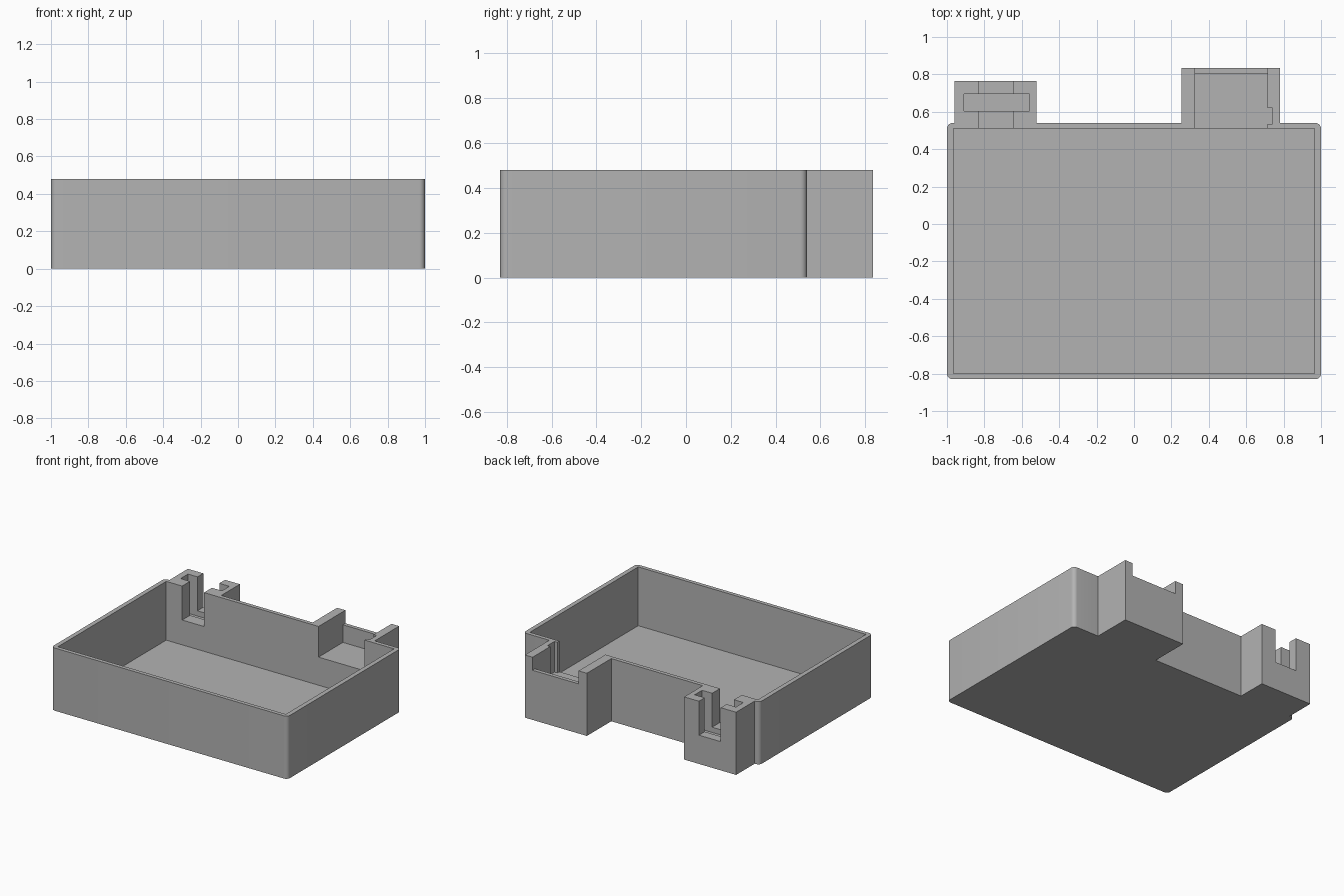
import bpy, bmesh
from math import sin, cos, pi

cube = bpy.data.objects.get("Cube")
if cube:
    bpy.data.objects.remove(cube, do_unlink=True)

HEIGHT = 0.48
TOP = 0.6          # cutters reach above the rim
INNER_BACK = 0.51
FRONT, BACK = -0.83, 0.54

grey = bpy.data.materials.new("plain_grey")
grey.use_nodes = True
grey.diffuse_color = (0.45, 0.45, 0.45, 1)
grey.node_tree.nodes["Principled BSDF"].inputs["Base Color"].default_value = (0.45, 0.45, 0.45, 1)


def prism(name, outline, z0, z1):
    """Extrude a counter-clockwise outline from z0 up to z1."""
    bm = bmesh.new()
    face = bm.faces.new([bm.verts.new((x, y, z0)) for x, y in outline])
    up = bmesh.ops.extrude_face_region(bm, geom=[face])["geom"]
    verts = [v for v in up if isinstance(v, bmesh.types.BMVert)]
    bmesh.ops.translate(bm, verts=verts, vec=(0, 0, z1 - z0))
    bmesh.ops.recalc_face_normals(bm, faces=bm.faces)
    mesh = bpy.data.meshes.new(name)
    bm.to_mesh(mesh)
    bm.free()
    mesh.materials.append(grey)
    obj = bpy.data.objects.new(name, mesh)
    bpy.context.collection.objects.link(obj)
    return obj


def corner(cx, cy, start, r=0.03, steps=6):
    """Quarter-circle points for a rounded corner."""
    angles = [start + pi / 2 * i / steps for i in range(steps + 1)]
    return [(cx + r * cos(a), cy + r * sin(a)) for a in angles]


def cut(body, name, x0, x1, y0, y1, floor):
    """Remove a box-shaped pocket, open at the top."""
    cutter = prism(name, [(x0, y0), (x1, y0), (x1, y1), (x0, y1)], floor, TOP)
    cutter.hide_render = True
    mod = body.modifiers.new(name, "BOOLEAN")
    mod.operation = "DIFFERENCE"
    mod.solver = "EXACT"
    mod.object = cutter
    bpy.ops.object.modifier_apply(modifier=name)
    bpy.data.objects.remove(cutter, do_unlink=True)


# Solid body: rounded tray outline with two rear housings
outline = corner(-0.97, FRONT + 0.03, pi) + corner(0.97, FRONT + 0.03, 1.5 * pi)
outline += corner(0.97, BACK - 0.03, 0)
outline += [(0.78, BACK), (0.78, 0.835), (0.255, 0.835), (0.255, BACK)]
outline += [(-0.52, BACK), (-0.52, 0.765), (-0.96, 0.765), (-0.96, BACK)]
outline += corner(-0.97, BACK - 0.03, pi / 2)
tray = prism("tray_case", outline, 0, HEIGHT)
bpy.context.view_layer.objects.active = tray
tray.select_set(True)

# Main cavity
cut(tray, "cavity", -0.965, 0.965, -0.80, INNER_BACK, 0.03)

# Narrow housing: through channel crossed by a deeper slot
cut(tray, "channel", -0.83, -0.645, 0.48, 0.9, 0.22)
cut(tray, "cross_slot", -0.91, -0.56, 0.605, 0.695, 0.18)

# Wide housing: pocket, lowered rear lip and side notch
cut(tray, "pocket", 0.325, 0.715, 0.48, 0.805, 0.245)
cut(tray, "rear_lip", 0.325, 0.715, 0.78, 0.9, 0.38)
cut(tray, "side_notch", 0.68, 0.74, 0.535, 0.62, 0.245)

bpy.ops.object.shade_smooth_by_angle(angle=pi / 6)
